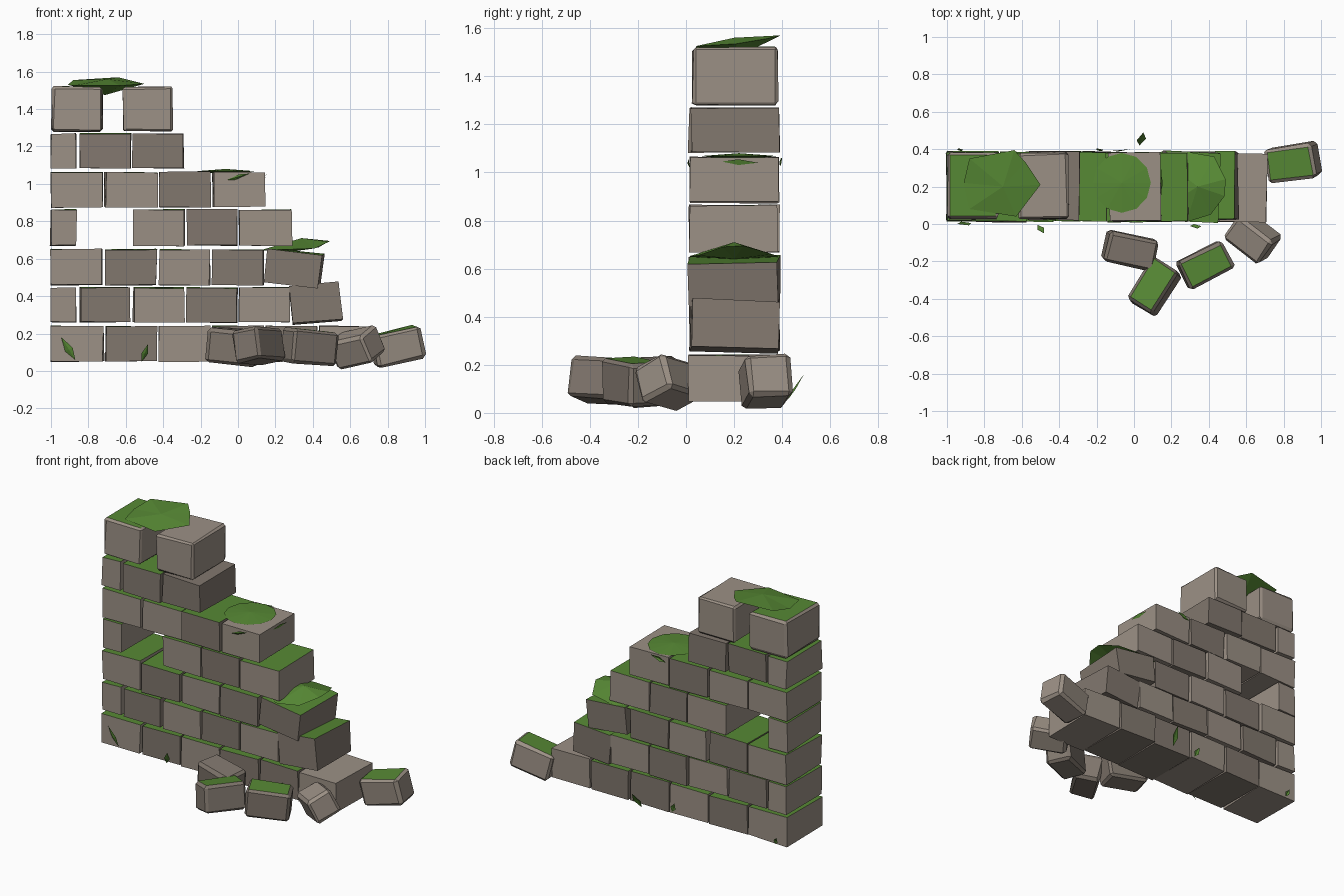
import bpy, bmesh, math, random
from mathutils import Vector, Matrix, Euler

if "Cube" in bpy.data.objects:
    bpy.data.objects.remove(bpy.data.objects["Cube"])

random.seed(7)


def material(name, rgb):
    m = bpy.data.materials.new(name)
    m.diffuse_color = (*rgb, 1)
    m.use_nodes = True
    m.node_tree.nodes["Principled BSDF"].inputs["Base Color"].default_value = m.diffuse_color
    return m


LIGHT = material("light_stone", (0.33, 0.28, 0.235))
DARK = material("dark_stone", (0.22, 0.185, 0.155))
MOSS = material("moss_green", (0.095, 0.25, 0.035))


def finish(name, bm, mats):
    me = bpy.data.meshes.new(name)
    bm.to_mesh(me)
    bm.free()
    for m in mats:
        me.materials.append(m)
    ob = bpy.data.objects.new(name, me)
    bpy.context.collection.objects.link(ob)
    return ob


def brick(name, centre, size, rot=(0, 0, 0), stone=LIGHT, mossy=True, chamfer=0.0, jitter=0.004):
    """Slightly irregular stone block, optionally chamfered, with a mossy top face."""
    bm = bmesh.new()
    bmesh.ops.create_cube(bm, size=1)
    bmesh.ops.scale(bm, vec=size, verts=bm.verts)
    if chamfer:
        bmesh.ops.bevel(bm, geom=bm.edges[:], offset=chamfer, segments=1, affect='EDGES')
    bm.normal_update()
    for f in bm.faces:
        f.material_index = 1 if mossy and f.normal.z > 0.9 else 0
    for v in bm.verts:
        v.co += Vector([random.uniform(-jitter, jitter) for _ in range(3)])
    r = Euler([math.radians(a) for a in rot]).to_matrix().to_4x4()
    bm.transform(Matrix.Translation(centre) @ r)
    return finish(name, bm, [stone, MOSS])


# Wall courses: (z bottom, z top, brick x ranges, stone tones, bare-topped brick indices)
S = 0.275
courses = [
    (0.05, 0.24, [(-1, -.72), (-.705, -.435), (-.425, -.15), (-.14, .14), (.15, .425), (.435, .71)], "LDLDDL", {5}),
    (0.26, 0.445, [(-1, -.865), (-.845, -.58), (-.56, -.29), (-.275, -.005), (.005, .275)], "LDLDL", set()),
    (0.46, 0.65, [(-1, -.725), (-.71, -.435), (-.42, -.15), (-.135, .135)], "LDLD", set()),
    (0.67, 0.863, [(-1, -.865), (-.56, -.285), (-.275, -.005), (.005, .287)], "LLDL", set()),
    (0.875, 1.063, [(-1, -.725), (-.71, -.435), (-.42, -.145), (-.135, .145)], "LLDL", {3}),
    (1.085, 1.268, [(-1, -.865), (-.847, -.575), (-.563, -.29)], "LDD", {2}),
]
for row, (z0, z1, spans, tones, bare) in enumerate(courses, 1):
    for i, (x0, x1) in enumerate(spans):
        brick(f"wall_brick_{row}_{i + 1}", ((x0 + x1) / 2, 0.2 + random.uniform(-.006, .006), (z0 + z1) / 2),
              (x1 - x0, 0.365, z1 - z0), (0, 0, random.uniform(-1, 1)),
              LIGHT if tones[i] == "L" else DARK, i not in bare)

# Loosened bricks at the broken edge, and the two big cap blocks
brick("loose_brick_low", (0.415, 0.205, 0.36), (0.265, 0.365, 0.2), (-2, -5, 1), DARK)
brick("loose_brick_high", (0.30, 0.2, 0.55), (0.29, 0.375, 0.18), (1, 6, -2), DARK)
brick("cap_block_left", (-0.86, 0.205, 1.4), (0.27, 0.355, 0.24), (0, 0.5, 0), LIGHT, True, 0.012)
brick("cap_block_right", (-0.483, 0.203, 1.4), (0.266, 0.355, 0.24), (0, -0.5, 1), LIGHT, False, 0.012)

# Fallen rubble
rubble = [
    ((-0.02, -0.14, 0.13), (0.27, 0.165, 0.185), (4, 6, -12), DARK, False),
    ((0.11, -0.335, 0.135), (0.27, 0.165, 0.175), (-10, 3, 58), DARK, True),
    ((0.38, -0.22, 0.128), (0.27, 0.165, 0.185), (3, 5, 27), DARK, True),
    ((0.635, -0.07, 0.127), (0.24, 0.165, 0.16), (24, -10, -38), LIGHT, False),
    ((0.85, 0.33, 0.13), (0.265, 0.185, 0.175), (3, -13, 8), LIGHT, True),
]
for i, (c, s, r, stone, mossy) in enumerate(rubble, 1):
    brick(f"rubble_brick_{i}", c, s, r, stone, mossy, 0.017)


def moss_patch(name, rim, top, bottom):
    """Faceted moss cushion: rim polygon fanned to a top and a bottom point."""
    bm = bmesh.new()
    ring = [bm.verts.new(p) for p in rim]
    t, b = bm.verts.new(top), bm.verts.new(bottom)
    for i, v in enumerate(ring):
        w = ring[(i + 1) % len(ring)]
        bm.faces.new((v, w, t))
        bm.faces.new((w, v, b))
    return finish(name, bm, [MOSS])


# Moss cushions on the cap, the loose brick and the fifth course
moss_patch("moss_cap",
           [(-.91, .22, 1.53), (-.88, .08, 1.525), (-.63, .04, 1.525), (-.50, .21, 1.535),
            (-.58, .33, 1.555), (-.64, .395, 1.57), (-.88, .35, 1.555)],
           (-.7, .2, 1.56), (-.71, .2, 1.475))
moss_patch("moss_loose_brick",
           [(.12, .06, .645), (.28, .01, .65), (.41, .05, .655), (.485, .15, .69), (.49, .24, .695),
            (.43, .36, .66), (.29, .385, .65), (.12, .37, .645)],
           (.34, .2, .71), (.3, .2, .64))
moss_patch("moss_ledge",
           [(-.065 + .155 * math.cos(a), .22 + .16 * math.sin(a), 1.068)
            for a in [k * math.tau / 12 for k in range(12)]],
           (-.065, .22, 1.08), (-.065, .22, 1.05))


def leaf(name, base, tip, side, sag=(0, -0.006, 0)):
    """Diamond-shaped leaf folded along its midrib."""
    base, tip, side = Vector(base), Vector(tip), Vector(side)
    mid = base.lerp(tip, 0.45)
    bm = bmesh.new()
    a, b, c, d, m = [bm.verts.new(p) for p in (base, mid + side, tip, mid - side, mid + Vector(sag))]
    for f in ((a, b, m), (b, c, m), (c, d, m), (d, a, m)):
        bm.faces.new(f)
    return finish(name, bm, [MOSS])


# Leaves at the foot of the wall and hanging over ledges
leaves = [
    ((-.87, .005, .06), (-.945, .0, .18), (.02, -.01, .01)),
    ((-.515, -.005, .05), (-.48, -.05, .145), (.018, .005, .0)),
    ((.03, .42, .05), (.05, .49, .16), (.025, .005, .0)),
    ((-.17, .39, .06), (-.2, .405, .13), (.018, 0, .005)),
    ((-.92, .39, .05), (-.94, .405, .1), (.015, 0, .005)),
    ((.32, .0, .1), (.34, -.025, .16), (.03, 0, .0)),
    ((-.06, .015, 1.02), (.06, .01, 1.055), (.01, -.005, .015)),
    ((.148, .15, 1.045), (.148, .3, 1.04), (.004, 0, .012)),
    ((-.13, .39, 1.03), (-.02, .4, 1.06), (.0, .0, .015)),
]
for i, (b, t, s) in enumerate(leaves, 1):
    leaf(f"leaf_{i}", b, t, s)
